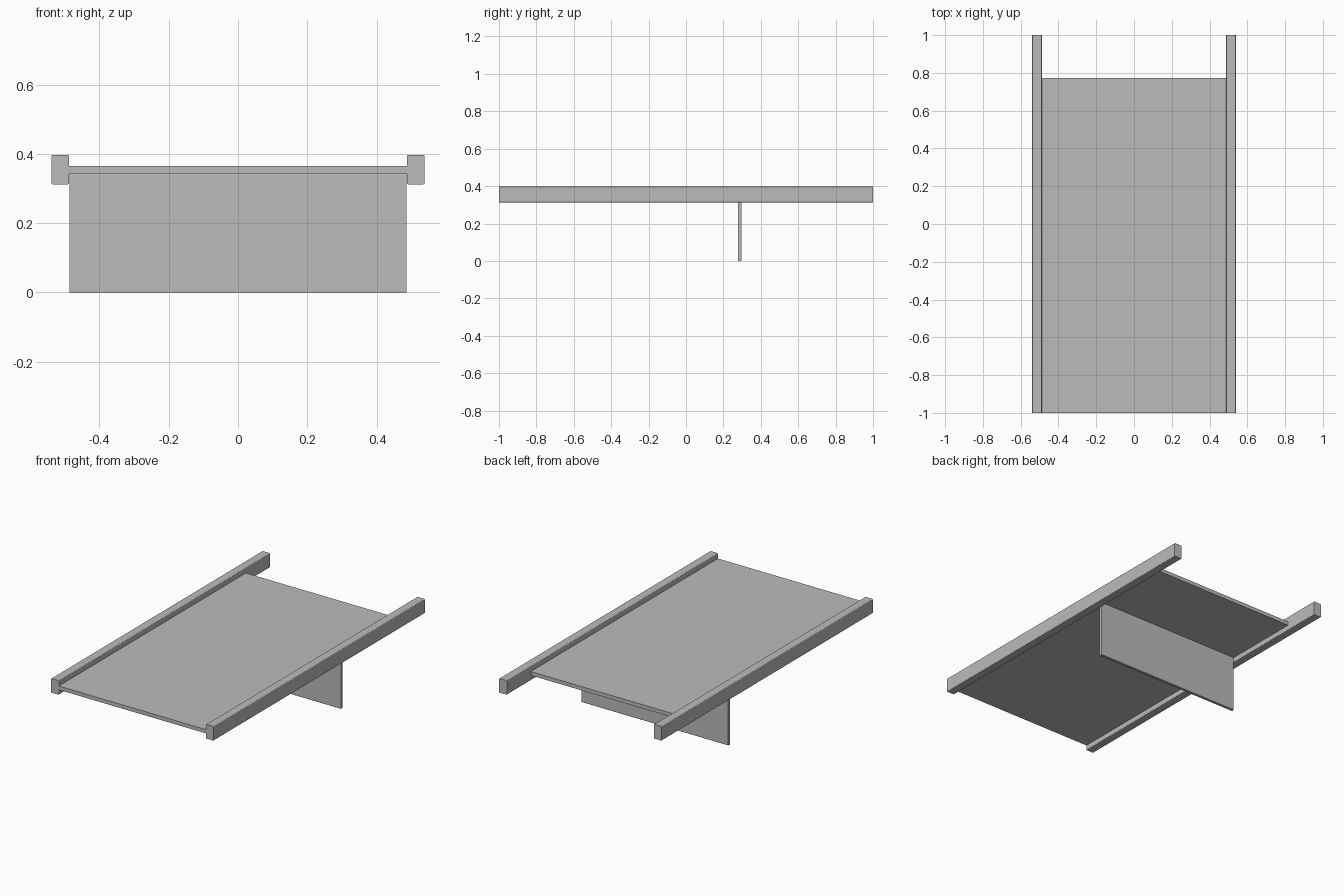
import bpy, bmesh
from mathutils import Vector

if "Cube" in bpy.data.objects:
    bpy.data.objects.remove(bpy.data.objects["Cube"])

grey = bpy.data.materials.new("mid_grey")
grey.diffuse_color = (0.5, 0.5, 0.5, 1)
grey.use_nodes = True
grey.node_tree.nodes["Principled BSDF"].inputs["Base Color"].default_value = grey.diffuse_color


def box(name, lo, hi, bevel=0.0, axis=0):
    """Box between two corners; optionally rounds the edges along one axis."""
    lo, hi = Vector(lo), Vector(hi)
    bm = bmesh.new()
    bmesh.ops.create_cube(bm, size=1)
    bmesh.ops.scale(bm, vec=hi - lo, verts=bm.verts)
    bmesh.ops.translate(bm, vec=(lo + hi) / 2, verts=bm.verts)
    if bevel:
        along = [e for e in bm.edges
                 if abs(e.verts[0].co[axis] - e.verts[1].co[axis]) > 1e-4]
        bmesh.ops.bevel(bm, geom=along, offset=bevel, segments=3,
                        profile=0.5, affect='EDGES')
    mesh = bpy.data.meshes.new(name)
    bm.to_mesh(mesh)
    bm.free()
    mesh.materials.append(grey)
    obj = bpy.data.objects.new(name, mesh)
    bpy.context.collection.objects.link(obj)
    return obj


# Side rails running the full length, long edges rounded
for side, x0, x1 in (("left", -0.539, -0.488), ("right", 0.488, 0.539)):
    box(side + "_rail", (x0, -1, 0.312), (x1, 1, 0.397), 0.004, axis=1)

# Thin deck panel between the rails, short of the back end
box("deck_panel", (-0.489, -1, 0.342), (0.489, 0.773, 0.365))

# Upright support board under the deck, bottom edges rounded
box("support_board", (-0.487, 0.278, 0), (0.487, 0.296, 0.342), 0.003, axis=0)
